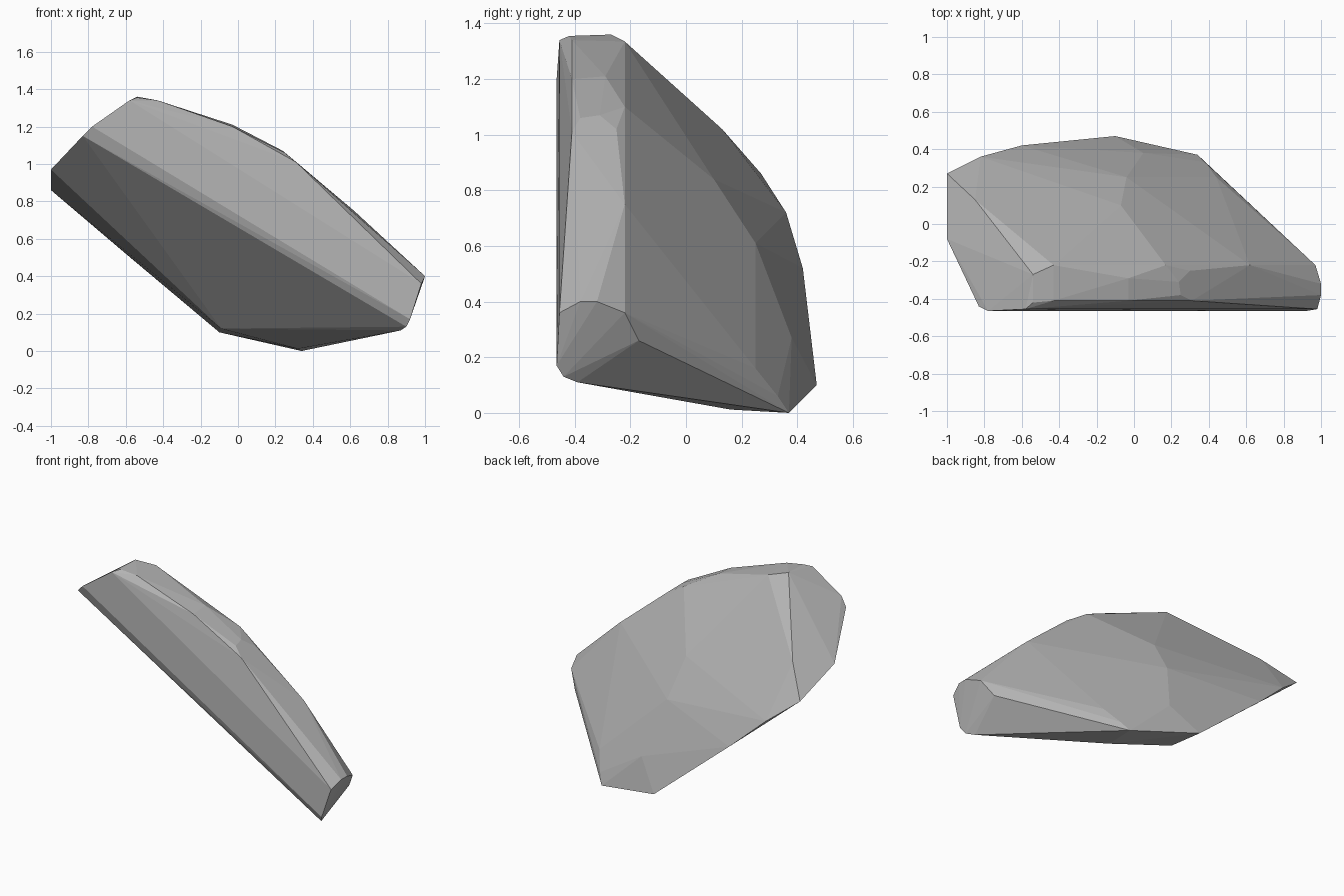
import bpy
import bmesh

if "Cube" in bpy.data.objects:
    bpy.data.objects.remove(bpy.data.objects["Cube"])

# Corner points of the boulder, grouped by region (x, y, z)
REGIONS = {
    "left_cap": [(-1, .27, .86), (-1, -.08, .97), (-.83, -.44, 1.15), (-.78, -.465, 1.2),
                 (-.58, -.455, 1.34), (-.85, .13, 1.02)],
    "crest": [(-.54, -.27, 1.36), (-.54, -.42, 1.355), (-.43, -.41, 1.34), (-.43, -.22, 1.335),
              (-.03, -.29, 1.21), (-.03, -.41, 1.2), (-.03, -.22, 1.18),
              (.17, -.22, 1.1), (.24, -.31, 1.07), (.25, -.38, 1.06),
              (.31, -.41, 1.01), (.3, -.25, 1.02), (.62, -.22, .75)],
    "right_tip": [(.98, -.455, .36), (1, -.38, .4), (1, -.32, .4), (.97, -.22, .36),
                  (.92, -.465, .17), (.9, -.44, .13), (.87, -.39, .11), (.91, -.17, .26)],
    "base": [(.34, .37, 0), (.32, .16, .012), (-.1, .47, .1), (-.09, .23, .12)],
    "back": [(-.82, .36, .72), (-.6, .42, .52), (-.33, .25, .65), (-.04, .25, .61),
             (-.07, .1, .84), (.05, .38, .27), (.44, .25, .16), (.38, .33, .06)],
}

# Wrap the points in a faceted convex shell
bm = bmesh.new()
for points in REGIONS.values():
    for p in points:
        bm.verts.new(p)
hull = bmesh.ops.convex_hull(bm, input=bm.verts[:])
loose = {g for g in hull["geom_interior"] + hull["geom_unused"]
         if isinstance(g, bmesh.types.BMVert)}
bmesh.ops.delete(bm, geom=list(loose), context="VERTS")
# Merge near-coplanar triangles into broad facets
bmesh.ops.dissolve_limit(bm, angle_limit=0.03, verts=bm.verts[:], edges=bm.edges[:])
bmesh.ops.recalc_face_normals(bm, faces=bm.faces[:])

mesh = bpy.data.meshes.new("boulder")
bm.to_mesh(mesh)
bm.free()

stone = bpy.data.materials.new("stone_grey")
stone.diffuse_color = (.45, .45, .45, 1)
stone.use_nodes = True
stone.node_tree.nodes["Principled BSDF"].inputs["Base Color"].default_value = stone.diffuse_color
mesh.materials.append(stone)
boulder = bpy.data.objects.new("boulder", mesh)
bpy.context.collection.objects.link(boulder)
